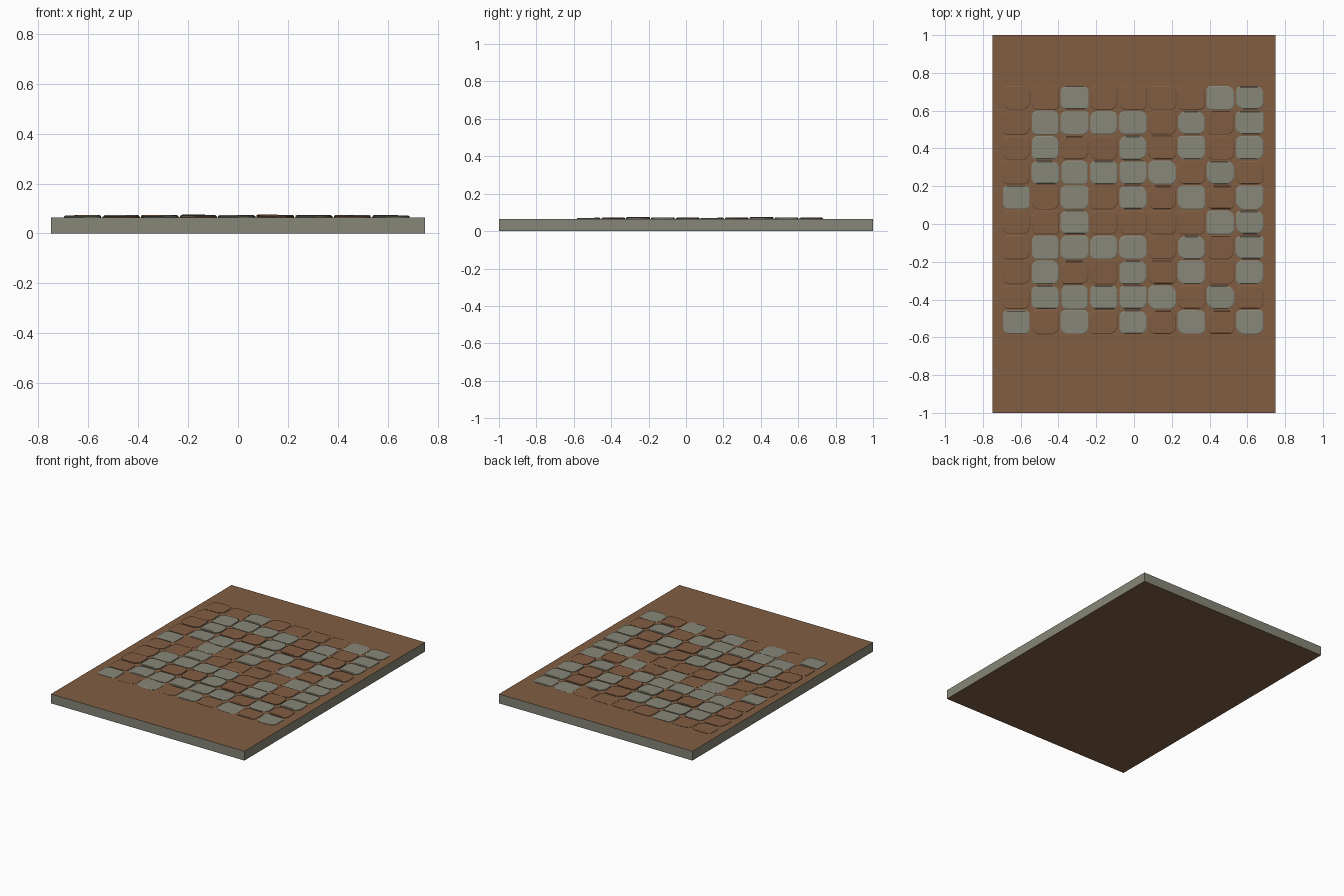
import bpy, bmesh, random
from mathutils import Vector

if "Cube" in bpy.data.objects:
    bpy.data.objects.remove(bpy.data.objects["Cube"])

random.seed(4)


def material(name, color):
    m = bpy.data.materials.new(name)
    m.diffuse_color = (*color, 1)
    m.use_nodes = True
    m.node_tree.nodes["Principled BSDF"].inputs["Base Color"].default_value = m.diffuse_color
    return m


stone_mat = material("grey_stone", (0.24, 0.24, 0.19))
earth_mat = material("brown_earth", (0.22, 0.11, 0.055))


def finish(bm, name, mats):
    bmesh.ops.recalc_face_normals(bm, faces=bm.faces)
    mesh = bpy.data.meshes.new(name)
    bm.to_mesh(mesh)
    bm.free()
    for m in mats:
        mesh.materials.append(m)
    obj = bpy.data.objects.new(name, mesh)
    bpy.context.collection.objects.link(obj)
    return obj


# Base slab: earth on top and below, stone-grey edges
W, L, H = 1.5, 2.0, 0.065
bm = bmesh.new()
bmesh.ops.create_cube(bm, size=1)
for v in bm.verts:
    v.co = Vector((v.co.x * W, v.co.y * L, (v.co.z + 0.5) * H))
for f in bm.faces:
    f.material_index = 1 if abs(f.normal.z) > 0.5 else 0
finish(bm, "base_slab", [stone_mat, earth_mat])


def add_stone(bm, cx, cy, hx, hy, cuts, top, tilt, mat):
    """Chamfered-corner paving stone with a bevelled, slightly tilted top."""
    outline = []
    for (sx, sy), c in zip(((1, 1), (-1, 1), (-1, -1), (1, -1)), cuts):
        a, m, b = (hx, hy - c), (hx - c * 0.35, hy - c * 0.35), (hx - c, hy)
        pts = (a, m, b) if sx * sy > 0 else (b, m, a)
        outline += [(sx * x, sy * y) for x, y in pts]
    rings = []
    for scale, drop in ((1, None), (1, 0.003), (0.93, 0)):
        ring = []
        for x, y in outline:
            z = 0.055 if drop is None else top - drop + x * tilt[0] + y * tilt[1]
            ring.append(bm.verts.new((cx + x * scale, cy + y * scale, z)))
        rings.append(ring)
    n = len(outline)
    faces = [bm.faces.new(rings[-1]), bm.faces.new(rings[0][::-1])]
    for lo, hi in zip(rings, rings[1:]):
        faces += [bm.faces.new((lo[i], lo[(i + 1) % n], hi[(i + 1) % n], hi[i]))
                  for i in range(n)]
    for f in faces:
        f.material_index = mat


# Paving: five rows of nine stones, repeated once along the path
ROWS, COLS, PX, PY = 5, 9, 0.1545, 0.132
lift = [0.0695, 0.071, 0.0735, 0.0715, 0.070]
block = [[dict(cuts=[random.uniform(0.015, 0.035) for _ in range(4)],
               hx=random.uniform(0.071, 0.075), hy=random.uniform(0.060, 0.064),
               top=lift[r] + random.uniform(-0.001, 0.0012),
               tilt=(random.uniform(-0.015, 0.015), random.uniform(-0.015, 0.015)),
               mat=random.randint(0, 1))
          for c in range(COLS)] for r in range(ROWS)]
for name, y0 in (("front_paving", -0.52), ("back_paving", 0.14)):
    bm = bmesh.new()
    for r, row in enumerate(block):
        for c, stone in enumerate(row):
            add_stone(bm, (c - 4) * PX - 0.005, y0 + r * PY, **stone)
    finish(bm, name, [stone_mat, earth_mat])
